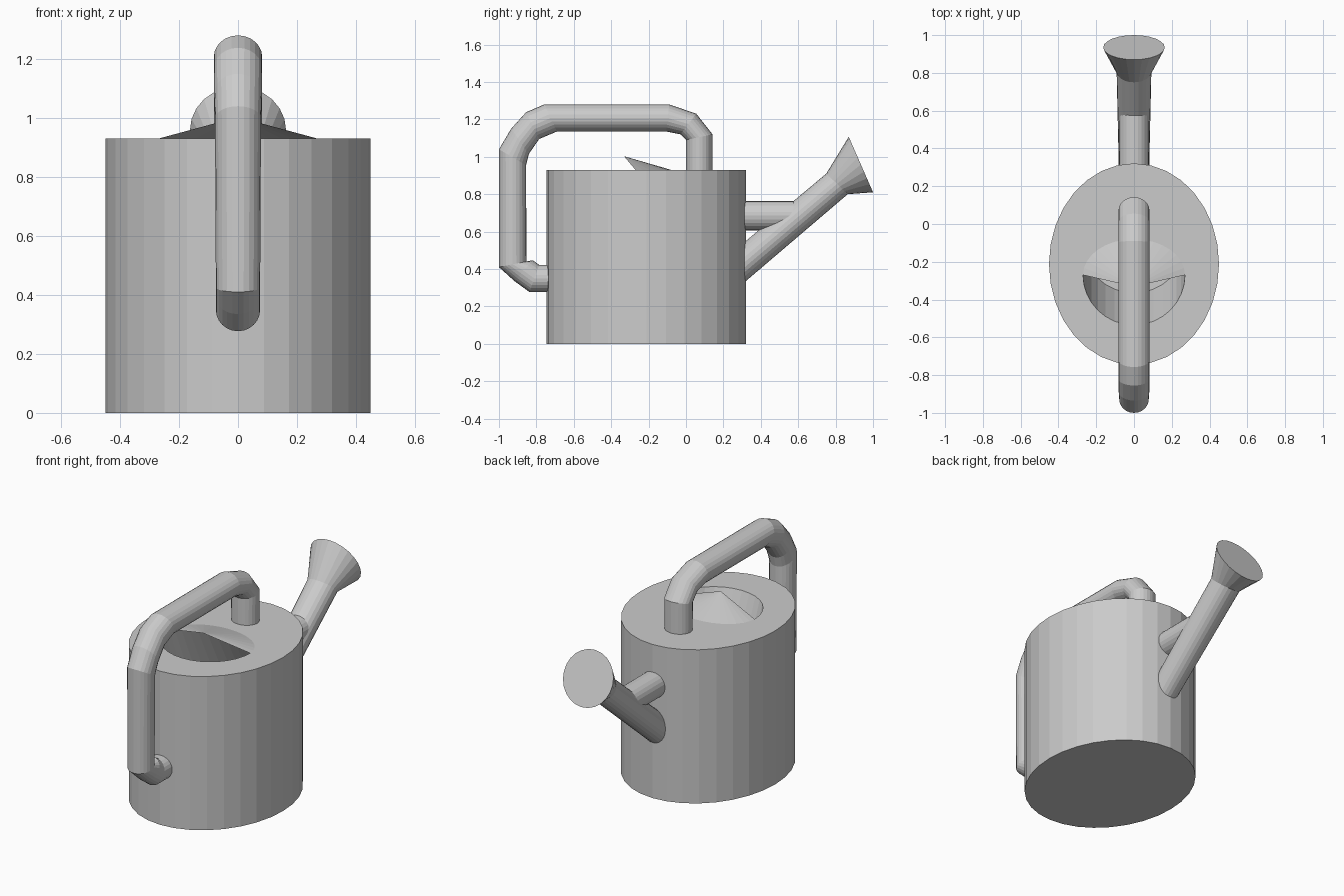
import bpy, bmesh
from math import sin, cos, pi

if "Cube" in bpy.data.objects:
    bpy.data.objects.remove(bpy.data.objects["Cube"])

TOP = 0.93


def finish(bm, name):
    bmesh.ops.recalc_face_normals(bm, faces=bm.faces)
    mesh = bpy.data.meshes.new(name)
    bm.to_mesh(mesh)
    bm.free()
    obj = bpy.data.objects.new(name, mesh)
    bpy.context.collection.objects.link(obj)
    return obj


def bridge(bm, a, b):
    n = len(a)
    for i in range(n):
        bm.faces.new((a[i], a[(i + 1) % n], b[(i + 1) % n], b[i]))


def oval(bm, cy, z, rx, ry_front, ry_back, n=32):
    ring = []
    for i in range(n):
        t = 2 * pi * i / n
        ry = ry_back if sin(t) > 0 else ry_front
        ring.append(bm.verts.new((rx * cos(t), cy + ry * sin(t), z)))
    return ring


def tube(name, sections, n=24):
    """Each section: outer (y, z), inner (y, z), half width in x."""
    bm = bmesh.new()
    rings = []
    for y1, z1, y2, z2, rx in sections:
        cy, cz, hy, hz = (y1 + y2) / 2, (z1 + z2) / 2, (y1 - y2) / 2, (z1 - z2) / 2
        rings.append([bm.verts.new((rx * sin(2 * pi * i / n),
                                    cy + hy * cos(2 * pi * i / n),
                                    cz + hz * cos(2 * pi * i / n))) for i in range(n)])
    for a, b in zip(rings, rings[1:]):
        bridge(bm, a, b)
    bm.faces.new(rings[0])
    bm.faces.new(rings[-1])
    return finish(bm, name)


# Body: oval can with a filling hole and slanted filling well
bm = bmesh.new()
base = oval(bm, -0.212, 0, 0.45, 0.533, 0.533)
shoulder = oval(bm, -0.212, TOP, 0.45, 0.533, 0.533)
rim = oval(bm, -0.27, TOP, 0.27, 0.265, 0.19)
well = oval(bm, -0.10, 0.50, 0.27, 0.265, 0.25)
for a, b in ((base, shoulder), (shoulder, rim), (rim, well)):
    bridge(bm, a, b)
bm.faces.new(base)
bm.faces.new(well)
finish(bm, "can_body")

# Hood: fan from a raised tip to the rear half of the hole
bm = bmesh.new()
rear = oval(bm, -0.27, TOP, 0.27, 0.265, 0.19)
bmesh.ops.delete(bm, geom=rear[17:], context='VERTS')
rear = rear[:17]
tip = bm.verts.new((0, -0.332, 1.003))
for a, b in zip(rear, rear[1:]):
    bm.faces.new((a, b, tip))
finish(bm, "filler_hood")

# Handle: looped from the rear wall to the top
tube("handle", [
    (-0.72, 0.277, -0.72, 0.422, 0.075),
    (-0.837, 0.277, -0.785, 0.422, 0.075),
    (-0.917, 0.335, -0.82, 0.447, 0.075),
    (-1.0, 0.41, -0.853, 0.44, 0.075),
    (-1.0, 1.04, -0.855, 0.955, 0.078),
    (-0.935, 1.15, -0.84, 1.015, 0.081),
    (-0.855, 1.238, -0.785, 1.095, 0.082),
    (-0.757, 1.28, -0.69, 1.135, 0.082),
    (-0.09, 1.28, -0.105, 1.135, 0.082),
    (0.055, 1.23, -0.03, 1.12, 0.082),
    (0.142, 1.12, 0.0, 1.09, 0.082),
    (0.142, 0.91, 0.0, 0.91, 0.08),
])

# Spout flaring into a sprinkler head
tube("spout", [
    (0.28, 0.516, 0.28, 0.301, 0.08),
    (0.75, 0.91, 0.865, 0.80, 0.092),
    (0.87, 1.107, 1.0, 0.81, 0.163),
])

# Brace between body and spout
tube("spout_brace", [
    (0.29, 0.763, 0.29, 0.607, 0.078),
    (0.61, 0.763, 0.61, 0.607, 0.078),
])
